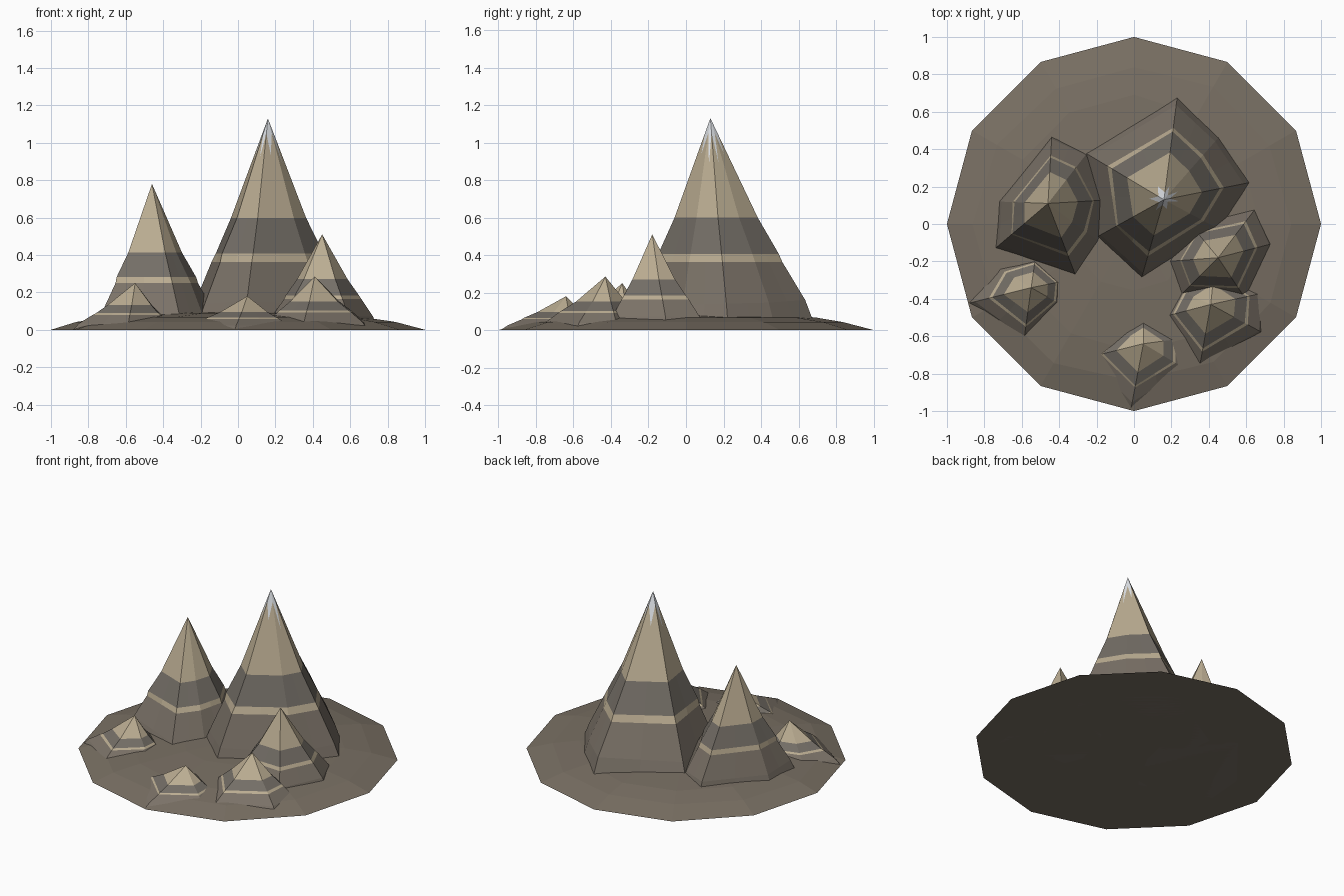
import bpy, bmesh, math, random

random.seed(4)
if "Cube" in bpy.data.objects:
    bpy.data.objects.remove(bpy.data.objects["Cube"], do_unlink=True)


def material(name, rgb):
    m = bpy.data.materials.new(name)
    m.use_nodes = True
    m.diffuse_color = (*rgb, 1)
    m.node_tree.nodes["Principled BSDF"].inputs["Base Color"].default_value = (*rgb, 1)
    return m


earth = material("earth brown", (0.19, 0.16, 0.125))
lower = material("lower rock", (0.20, 0.17, 0.138))
upper = material("upper rock", (0.175, 0.157, 0.134))
tan = material("tan rock", (0.50, 0.42, 0.29))
snow = material("snow", (0.82, 0.85, 0.89))
ROCKS = [lower, upper, tan, snow]

# Slope profile: height fraction, radius fraction, material of the band above
PROFILE = [(0, 1.05, 0), (0.13, 0.94, 0), (0.32, 0.715, 2), (0.36, 0.67, 1), (0.53, 0.46, 2)]


def slope(h):
    for (h0, r0, _), (h1, r1, _) in zip(PROFILE, PROFILE[1:] + [(1, 0, 2)]):
        if h <= h1:
            return r0 + (r1 - r0) * (h - h0) / (h1 - h0)
    return 0


def build(name, rings, bands, apex, mats):
    """Join closed rings upward, cap the bottom and close at the apex."""
    bm = bmesh.new()
    loops = [[bm.verts.new(p) for p in ring] for ring in rings]
    top = bm.verts.new(apex)
    n = len(loops[0])
    bm.faces.new(loops[0][::-1])
    for k, loop in enumerate(loops):
        for i in range(n):
            j = (i + 1) % n
            if k + 1 < len(loops):
                nxt = loops[k + 1]
                f = bm.faces.new((loop[i], loop[j], nxt[j], nxt[i]))
            else:
                f = bm.faces.new((loop[i], loop[j], top))
            f.material_index = bands[k]
    mesh = bpy.data.meshes.new(name)
    bm.to_mesh(mesh)
    bm.free()
    for m in mats:
        mesh.materials.append(m)
    obj = bpy.data.objects.new(name, mesh)
    bpy.context.collection.objects.link(obj)
    return obj


def with_midpoints(pts):
    out = []
    for a, b in zip(pts, pts[1:] + pts[:1]):
        out += [a, tuple((u + v) / 2 for u, v in zip(a, b))]
    return out


def mountain(name, apex, corners, snowy=False):
    """Faceted peak; corners are (x, y) footprint points at ground level."""
    ax, ay, height = apex
    corners = sorted(corners, key=lambda c: math.atan2(c[1] - ay, c[0] - ax))
    ground = slope(0.07 / height)
    rings, bands = [], []
    for h, r, mat in PROFILE:
        pts = []
        for x, y in corners:
            k = r / ground * random.uniform(0.98, 1.02)
            z = h * height + (random.uniform(-0.012, 0.012) * height if 0.1 < h < 0.3 else 0)
            pts.append((ax + (x - ax) * k, ay + (y - ay) * k, z))
        rings.append(with_midpoints(pts))
        bands.append(mat)
    if snowy:
        # Jagged snow line: high on the ridges, low between them
        line = []
        for i, p in enumerate(rings[-1]):
            t = 0.58 + random.uniform(-0.06, 0.06) if i % 2 else 0.85
            line.append(tuple(u + (v - u) * t for u, v in zip(p, apex)))
        rings.append(line)
        bands.append(3)
    return build(name, rings, bands, apex, ROCKS)


# Shallow twelve-sided ground mound
SIDES = 12
mound = []
for r, z in [(1, 0), (0.85, 0.042), (0.68, 0.067), (0.35, 0.09)]:
    ring = []
    for i in range(SIDES):
        a = math.tau * i / SIDES
        s = r if r == 1 else r * random.uniform(0.98, 1.02)
        ring.append((s * math.cos(a), s * math.sin(a), z))
    mound.append(ring)
build("ground_mound", mound, [0] * len(mound), (0, 0, 0.1), [earth])

# Large peaks
mountain("main_peak", (0.16, 0.13, 1.13),
         [(0.23, 0.67), (0.45, 0.46), (0.61, 0.22), (0.46, -0.03),
          (0.04, -0.29), (-0.2, -0.07), (-0.26, 0.38)], snowy=True)
mountain("right_peak", (-0.46, 0.11, 0.78),
         [(-0.44, 0.46), (-0.25, 0.38), (-0.72, 0.12), (-0.73, -0.12),
          (-0.31, -0.28), (-0.18, -0.1), (-0.12, 0.13)])
mountain("left_peak", (0.45, -0.18, 0.51),
         [(0.64, 0.07), (0.72, -0.11), (0.59, -0.39), (0.25, -0.38),
          (0.18, -0.2), (0.3, 0)])

# Foothills
mountain("left_foothill", (0.41, -0.43, 0.285),
         [(0.64, -0.38), (0.63, -0.55), (0.36, -0.71), (0.18, -0.49),
          (0.25, -0.36), (0.43, -0.24)])
mountain("right_foothill", (-0.55, -0.34, 0.25),
         [(-0.79, -0.4), (-0.58, -0.56), (-0.41, -0.42), (-0.4, -0.31),
          (-0.53, -0.2), (-0.7, -0.25)])
mountain("front_foothill", (0.05, -0.64, 0.18),
         [(0.05, -0.52), (0.2, -0.62), (0.2, -0.73), (0.01, -0.85),
          (-0.15, -0.69), (-0.04, -0.58)])
